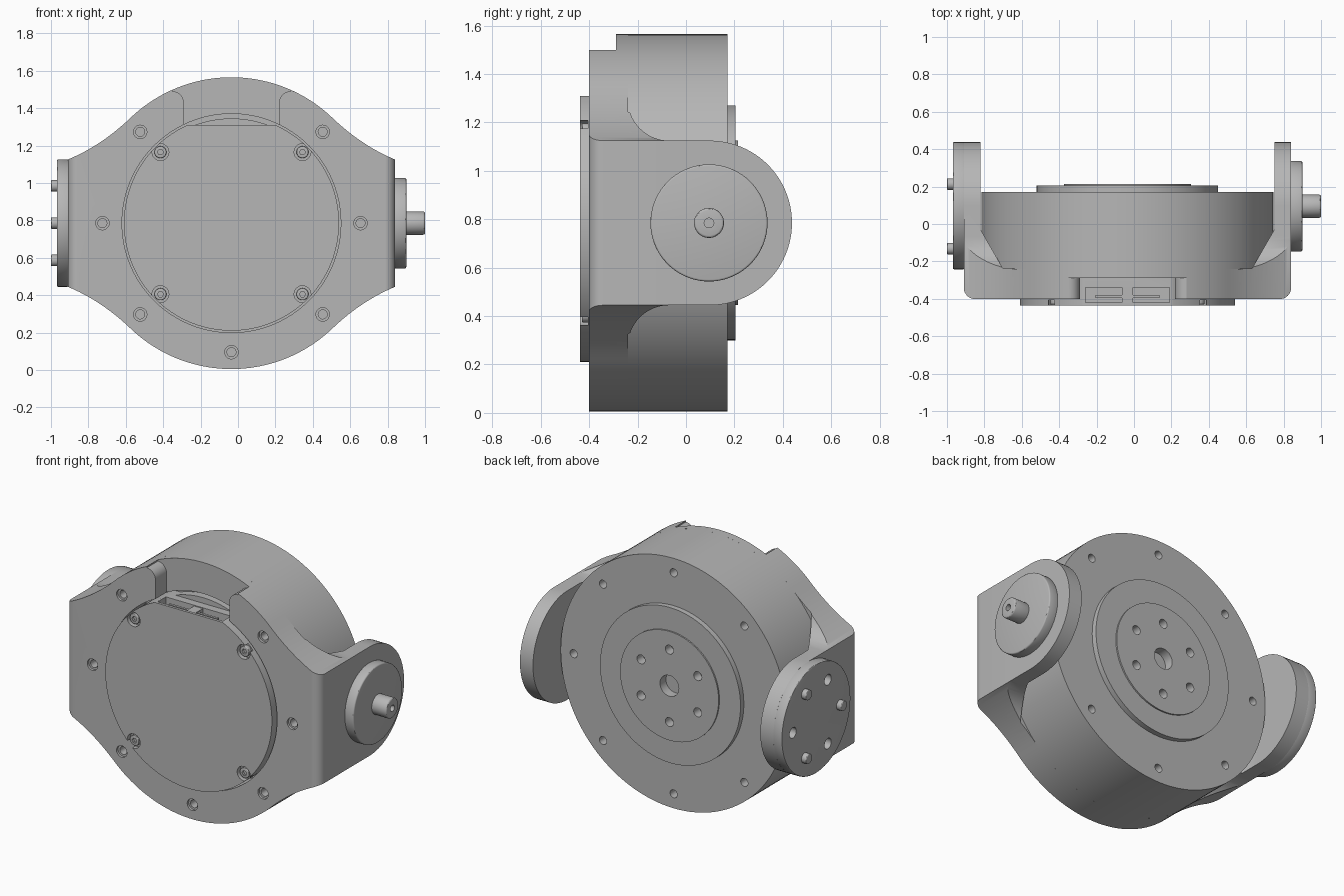
import bpy
import bmesh
from math import sin, cos, pi, radians

cube = bpy.data.objects.get("Cube")
if cube:
    bpy.data.objects.remove(cube, do_unlink=True)

grey = bpy.data.materials.new("machined_grey")
grey.use_nodes = True
GREY = (0.47, 0.47, 0.47, 1)
grey.diffuse_color = GREY
grey.node_tree.nodes["Principled BSDF"].inputs["Base Color"].default_value = GREY

CX, CZ = -0.035, 0.785      # drum axis
PY = 0.098                  # pivot axis depth
R = 0.78                    # drum radius


def arc(u, v, r, start, end, n=16):
    angles = [radians(start + (end - start) * i / n) for i in range(n + 1)]
    return [(u + r * cos(a), v + r * sin(a)) for a in angles]


def prism(name, pts, axis, a, b, bevel=0):
    """Extrude a 2D outline along an axis from a to b."""
    place = {"x": lambda u, v: (a, u, v),
             "y": lambda u, v: (u, a, v),
             "z": lambda u, v: (u, v, a)}[axis]
    k = "xyz".index(axis)
    bm = bmesh.new()
    face = bm.faces.new([bm.verts.new(place(u, v)) for u, v in pts])
    ext = bmesh.ops.extrude_face_region(bm, geom=[face])
    for v in ext["geom"]:
        if isinstance(v, bmesh.types.BMVert):
            v.co[k] = b
    if bevel:
        rims = [e for e in bm.edges if abs(e.verts[0].co[k] - e.verts[1].co[k]) < 1e-6]
        bmesh.ops.bevel(bm, geom=rims, offset=bevel, segments=3, profile=0.5,
                        affect="EDGES", clamp_overlap=True)
    bmesh.ops.recalc_face_normals(bm, faces=bm.faces)
    mesh = bpy.data.meshes.new(name)
    bm.to_mesh(mesh)
    bm.free()
    mesh.materials.append(grey)
    obj = bpy.data.objects.new(name, mesh)
    bpy.context.scene.collection.objects.link(obj)
    return obj


def cyl(name, axis, u, v, r, a, b, n=32, bevel=0):
    return prism(name, arc(u, v, r, 0, 360, n)[:-1], axis, a, b, bevel)


def combine(target, tool, operation="DIFFERENCE"):
    """Apply a boolean and discard the helper."""
    tool.hide_render = True
    mod = target.modifiers.new("bool", "BOOLEAN")
    mod.operation, mod.object, mod.solver = operation, tool, "EXACT"
    bpy.context.view_layer.objects.active = target
    bpy.ops.object.modifier_apply(modifier=mod.name)
    bpy.data.objects.remove(tool, do_unlink=True)


def drill(target, axis, u, v, r, a, b, n=20):
    combine(target, cyl("drill", axis, u, v, r, a, b, n))


def around(r, count, start=90):
    for i in range(count):
        t = radians(start + 360 * i / count)
        yield r * cos(t), r * sin(t)


# Bracket: front outline, side profile and plan view intersected
curve = []
p0 = (R * cos(radians(46)), R * sin(radians(46)))
p1, p2 = (0.695, 0.415), (0.875, 0.34)
for i in range(13):
    t = i / 12
    curve.append(tuple((1 - t) ** 2 * p0[k] + 2 * t * (1 - t) * p1[k] + t * t * p2[k]
                       for k in (0, 1)))
curve.append((0.95, 0.31))
top = arc(0, 0, R, 90, 46, 24)[:-1] + curve
half = top + [(u, -v) for u, v in reversed(top)]
outline = half + [(-u, v) for u, v in reversed(half[1:-1])]
bracket = prism("bracket", [(CX + u, CZ + v) for u, v in outline], "y", -0.4, 0.6, 0.015)

upper = [(-0.24, 0.95)] + arc(-0.07, 0.51, 0.17, 180, 270) + arc(PY, 0, 0.34, 90, 0, 24)
side = [(-0.5, 0.95)] + upper + [(u, -v) for u, v in reversed(upper[:-1])] + [(-0.5, -0.95)]
combine(bracket, prism("side_helper", [(u, CZ + v) for u, v in side], "x", -1.2, 1.2),
        "INTERSECT")

right = arc(0.815, -0.341, 0.06, 270, 360, 8) + [
    (0.875, 0.55), (0.785, 0.55), (0.785, -0.03), (0.665, -0.239)]
plan = right + [(-u, v) for u, v in reversed(right)]
combine(bracket, prism("plan_helper", [(CX + u, v) for u, v in plan], "z", -0.2, 1.8),
        "INTERSECT")

# Bore, top cable notch and countersunk screw holes in the bracket
drill(bracket, "y", CX, CZ, 0.585, -0.6, -0.2, 96)
edge = [(0.255, 0.4)] + arc(0.315, 0.645, 0.06, 180, 90, 8) + [(0.315, 0.95)]
notch = edge + [(-u, v) for u, v in reversed(edge)]
combine(bracket, prism("notch_helper", [(CX + u, CZ + v) for u, v in notch],
                       "y", -0.6, -0.29))
for u, v in around(0.69, 8):
    drill(bracket, "y", CX + u, CZ + v, 0.036, -0.5, -0.385)
    drill(bracket, "y", CX + u, CZ + v, 0.024, -0.5, -0.3)
drill(bracket, "x", PY, CZ, 0.06, -0.855, -0.7)

# Drum with rear screw holes
drum = cyl("drum", "y", CX, CZ, R, -0.24, 0.172, 128)
drill(drum, "y", CX, CZ, 0.34, 0.14, 0.5, 96)
for u, v in around(0.69, 8):
    drill(drum, "y", CX + u, CZ + v, 0.025, 0.1, 0.3)

# Rear raised ring and output disc
ring = cyl("rear_ring", "y", CX, CZ, 0.485, 0.165, 0.205, 96)
drill(ring, "y", CX, CZ, 0.34, 0.1, 0.3, 96)
rotor = cyl("output_disc", "y", CX, CZ, 0.34, 0.135, 0.214, 96)
drill(rotor, "y", CX, CZ, 0.065, 0.155, 0.3, 32)
for u, v in around(0.226, 6):
    drill(rotor, "y", CX + u, CZ + v, 0.028, 0.155, 0.3)

# Front cover with a flat top, socket recess and corner screws
cover = cyl("front_cover", "y", CX, CZ, 0.575, -0.437, -0.235, 128)


def box(name, x0, x1, z0, z1, a, b):
    return prism(name, [(x0, z0), (x1, z0), (x1, z1), (x0, z1)], "y", a, b)


combine(cover, box("flat_helper", -0.7, 0.7, 1.31, 1.6, -0.6, -0.1))
combine(cover, box("socket_helper", CX - 0.225, CX + 0.225, 1.25, 1.5, -0.42, -0.34))
for u, v in around(0.537, 4, 45):
    drill(cover, "y", CX + u, CZ + v, 0.045, -0.6, -0.405)
    screw = cyl("cover_screw", "y", CX + u, CZ + v, 0.032, -0.43, -0.4, 24, 0.004)
    drill(screw, "y", CX + u, CZ + v, 0.016, -0.6, -0.415, 6)
box("socket_rib", CX - 0.03, CX + 0.03, 1.24, 1.305, -0.42, -0.29)
box("socket_tongue", CX - 0.17, CX + 0.17, 1.24, 1.3, -0.395, -0.38)
segment = arc(CX, CZ, 0.56, 66, 114, 16)
prism("socket_back", segment, "y", -0.29, -0.23)

# Pivot with a shaft on the +x arm
cyl("pivot_disc", "x", PY - 0.003, CZ, 0.242, 0.835, 0.9, 72, 0.008)
shaft = cyl("pivot_shaft", "x", PY - 0.003, CZ, 0.062, 0.89, 1.0, 40, 0.01)
drill(shaft, "x", PY - 0.003, CZ, 0.02, 0.97, 1.1)

# Coupling flange with alternating pins and holes on the -x arm
flange = cyl("coupling_flange", "x", PY, CZ, 0.34, -0.968, -0.905, 96, 0.006)
for u, v in around(0.23, 3, 0):
    drill(flange, "x", PY + u, CZ + v, 0.033, -1.1, -0.925)
for u, v in around(0.23, 3, 180):
    cyl("coupling_pin", "x", PY + u, CZ + v, 0.031, -1.0, -0.95, 24, 0.005)

# Smooth shading with crisp edges
bpy.ops.object.select_all(action="DESELECT")
for obj in bpy.context.scene.collection.objects:
    if obj.type == "MESH":
        obj.select_set(True)
        bpy.context.view_layer.objects.active = obj
bpy.ops.object.shade_smooth_by_angle(angle=radians(30))
